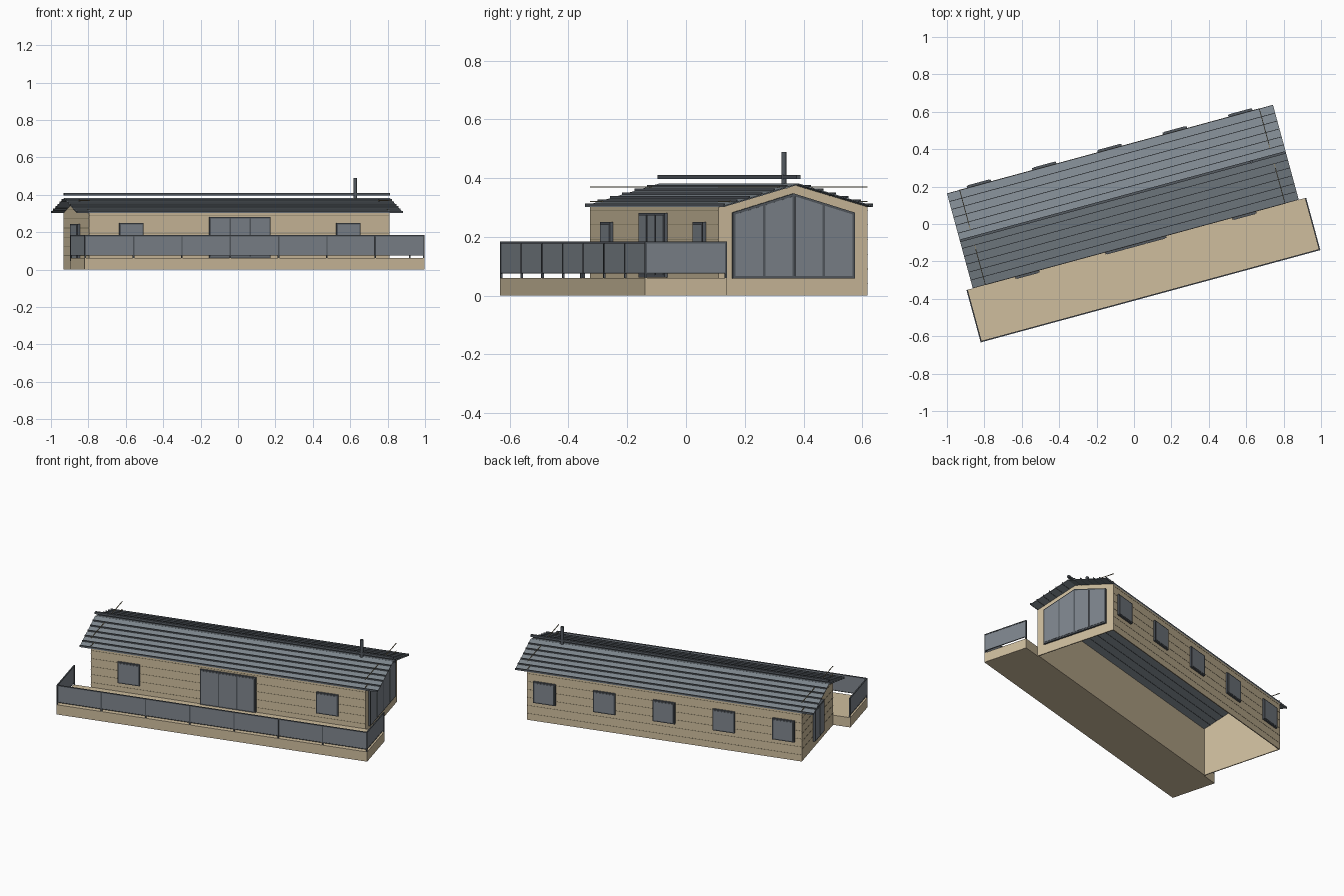
import bpy
import bmesh
import math

if "Cube" in bpy.data.objects:
    bpy.data.objects.remove(bpy.data.objects["Cube"], do_unlink=True)

TURN = math.radians(15.2)     # the whole lodge is turned about z


def material(name, rgb):
    m = bpy.data.materials.new(name)
    m.use_nodes = True
    m.diffuse_color = (*rgb, 1)
    m.node_tree.nodes["Principled BSDF"].inputs["Base Color"].default_value = (*rgb, 1)
    return m


TIMBER = material("tan timber", (0.62, 0.51, 0.34))
ROOF = material("slate grey", (0.215, 0.25, 0.28))
GLASS = material("grey glass", (0.21, 0.235, 0.265))
DARK = material("dark grey trim", (0.088, 0.102, 0.118))
SEAM = material("olive seam", (0.27, 0.23, 0.14))


def prism(name, profile, x0, x1, mat):
    """Extrude a (y, z) profile along x."""
    bm = bmesh.new()
    rings = [[bm.verts.new((x, y, z)) for y, z in profile] for x in (x0, x1)]
    for ring in rings:
        bm.faces.new(ring)
    n = len(profile)
    for i in range(n):
        j = (i + 1) % n
        bm.faces.new((rings[0][i], rings[0][j], rings[1][j], rings[1][i]))
    bmesh.ops.recalc_face_normals(bm, faces=bm.faces)
    mesh = bpy.data.meshes.new(name)
    bm.to_mesh(mesh)
    bm.free()
    mesh.materials.append(mat)
    obj = bpy.data.objects.new(name, mesh)
    obj.rotation_euler.z = TURN
    bpy.context.collection.objects.link(obj)
    return obj


def box(name, x0, x1, y0, y1, z0, z1, mat):
    return prism(name, [(y0, z0), (y1, z0), (y1, z1), (y0, z1)], x0, x1, mat)


# Main dimensions
MID = -0.02                   # middle of the length
X0, X1 = -0.853, 0.811        # gable walls
Y0, Y1 = -0.106, 0.42         # long walls
RIDGE = (Y0 + Y1) / 2
HALF = (Y1 - Y0) / 2
EAVE, PEAK = 0.302, 0.378
THICK = 0.006

# Walls, open underneath
box("front_wall", X0, X1, Y0, Y0 + THICK, 0, EAVE, TIMBER)
box("back_wall", X0, X1, Y1 - THICK, Y1, 0, EAVE, TIMBER)
gable = [(Y0, 0), (Y1, 0), (Y1, EAVE), (RIDGE, PEAK), (Y0, EAVE)]
prism("left_gable_wall", gable, X1 - THICK, X1, TIMBER)
prism("right_gable_wall", gable, X0, X0 + THICK, TIMBER)

# Cladding seams; the upper gable ones poke through the roof
for i in range(6):
    z = 0.04 + i * 0.05
    box("front_seam", X0, X1, Y0 - 0.001, Y0 + 0.002, z, z + 0.002, SEAM)
    box("back_seam", X0, X1, Y1 - 0.002, Y1 + 0.001, z, z + 0.002, SEAM)
for i in range(7):
    z = 0.368 - i * 0.049
    box("right_gable_seam", X0 - 0.001, X0 + 0.003, Y0, Y1, z, z + 0.003, SEAM)
    if i < 2:
        box("left_gable_seam", X1 - 0.005, X1 - 0.001, Y0, Y1, z, z + 0.003, SEAM)

# Roof: two plain slopes with a dark batten along the foot of each row
RX0, RX1 = -0.922, 0.884
ROWS = 6
LOW, HIGH = 0.306, 0.382
for side, name in ((-1, "front"), (1, "back")):
    eave, ridge = RIDGE + side * HALF, RIDGE
    slope = [(eave, LOW - 0.004), (ridge, HIGH - 0.004), (ridge, HIGH), (eave, LOW)]
    prism(name + "_roof_slope", slope, RX0, RX1, ROOF)
    for i in range(ROWS):
        ya = RIDGE + side * HALF * (1 - i / ROWS)
        yb = ya - side * 0.004
        z = LOW + (HIGH - LOW) * i / ROWS
        box(name + "_roof_batten", RX0, RX1, min(ya, yb), max(ya, yb), z - 0.004, z + 0.008, DARK)
box("ridge_bar", RX0, RX1, RIDGE - 0.007, RIDGE + 0.007, 0.397, 0.410, DARK)

# Flue
bpy.ops.mesh.primitive_cylinder_add(vertices=12, radius=0.009, depth=0.118)
flue = bpy.context.object
flue.name = "flue"
fx, fy = 0.693, RIDGE
flue.location = (fx * math.cos(TURN) - fy * math.sin(TURN),
                 fx * math.sin(TURN) + fy * math.cos(TURN), 0.43)
flue.data.materials.append(DARK)


def window(name, x, width, z0, z1, wall, out, panes=1):
    """Framed window on a long wall; out is the outward y direction."""
    edge = 0.008
    left = x - width / 2
    ya, yb = wall - out * 0.004, wall + out * 0.011
    box(name + "_frame", left, left + width, min(ya, yb), max(ya, yb), z0, z1, DARK)
    step = (width - edge) / panes
    yc = wall + out * 0.013
    for i in range(panes):
        a = left + edge + i * step
        box(name + "_glass", a, a + step - edge, min(yb, yc), max(yb, yc), z0 + edge, z1 - edge, GLASS)


# Windows and patio door of the long walls
for x in (MID - 0.601, MID + 0.601):
    window("front_window", x, 0.133, 0.117, 0.25, Y0, -1)
window("patio_door", MID, 0.338, 0.062, 0.282, Y0, -1, 3)
for i in range(-2, 3):
    window("back_window", MID + i * 0.362, 0.133, 0.117, 0.25, Y1, 1)

# Glazed gable with four panes following the roof line
G, Z0, ZS, ZP = 0.215, 0.058, 0.283, 0.348


def glaze_top(y):
    return ZP - (ZP - ZS) * abs(y) / G


frame = [(-G, Z0), (G, Z0), (G, ZS), (0, ZP), (-G, ZS)]
prism("gable_window_frame", [(RIDGE + y, z) for y, z in frame], X1 - 0.004, X1 + 0.011, DARK)
edge = 0.009
step = (2 * G - edge) / 4
for i in range(4):
    a = -G + edge + i * step
    b = a + step - edge
    pane = [(a, Z0 + edge), (b, Z0 + edge), (b, glaze_top(b) - edge), (a, glaze_top(a) - edge)]
    prism("gable_window_glass", [(RIDGE + y, z) for y, z in pane], X1 + 0.011, X1 + 0.013, GLASS)

# Entrance door on the opposite gable
box("entrance_frame", X0 - 0.014, X0 + 0.004, RIDGE - 0.075, RIDGE + 0.075, 0.045, 0.245, DARK)
for y in (RIDGE - 0.066, RIDGE + 0.004):
    box("entrance_glass", X0 - 0.016, X0 - 0.014, y, y + 0.062, 0.055, 0.236, GLASS)

# Deck
DX0, DX1, DY0, DY1 = -0.957, 0.925, -0.396, Y0
DECK, RAIL = 0.061, 0.184
box("deck", DX0, DX1, DY0, DY1, 0, DECK, TIMBER)

# Railing: posts, glass panels, handrails
W = 0.007
box("front_handrail", DX0, DX1, DY0, DY0 + W, RAIL - 0.006, RAIL, DARK)
box("front_bottom_rail", DX0, DX1, DY0 + 0.001, DY0 + W - 0.001, 0.075, 0.079, DARK)
box("front_rail_glass", DX0 + W, DX1 - W, DY0 + 0.002, DY0 + 0.005, 0.079, RAIL - 0.006, GLASS)
for i in range(8):
    x = DX0 + i * (DX1 - DX0 - W) / 7
    box("front_rail_post", x, x + W, DY0, DY0 + W, DECK, RAIL, DARK)
for x in (DX0, DX1 - W):
    box("side_handrail", x, x + W, DY0, DY1, RAIL - 0.006, RAIL, DARK)
    box("side_bottom_rail", x + 0.001, x + W - 0.001, DY0, DY1, 0.075, 0.079, DARK)
    box("side_rail_glass", x + 0.002, x + 0.005, DY0 + W, DY1 - W, 0.079, RAIL - 0.006, GLASS)
    box("side_rail_post", x, x + W, DY1 - W, DY1, DECK, RAIL, DARK)
